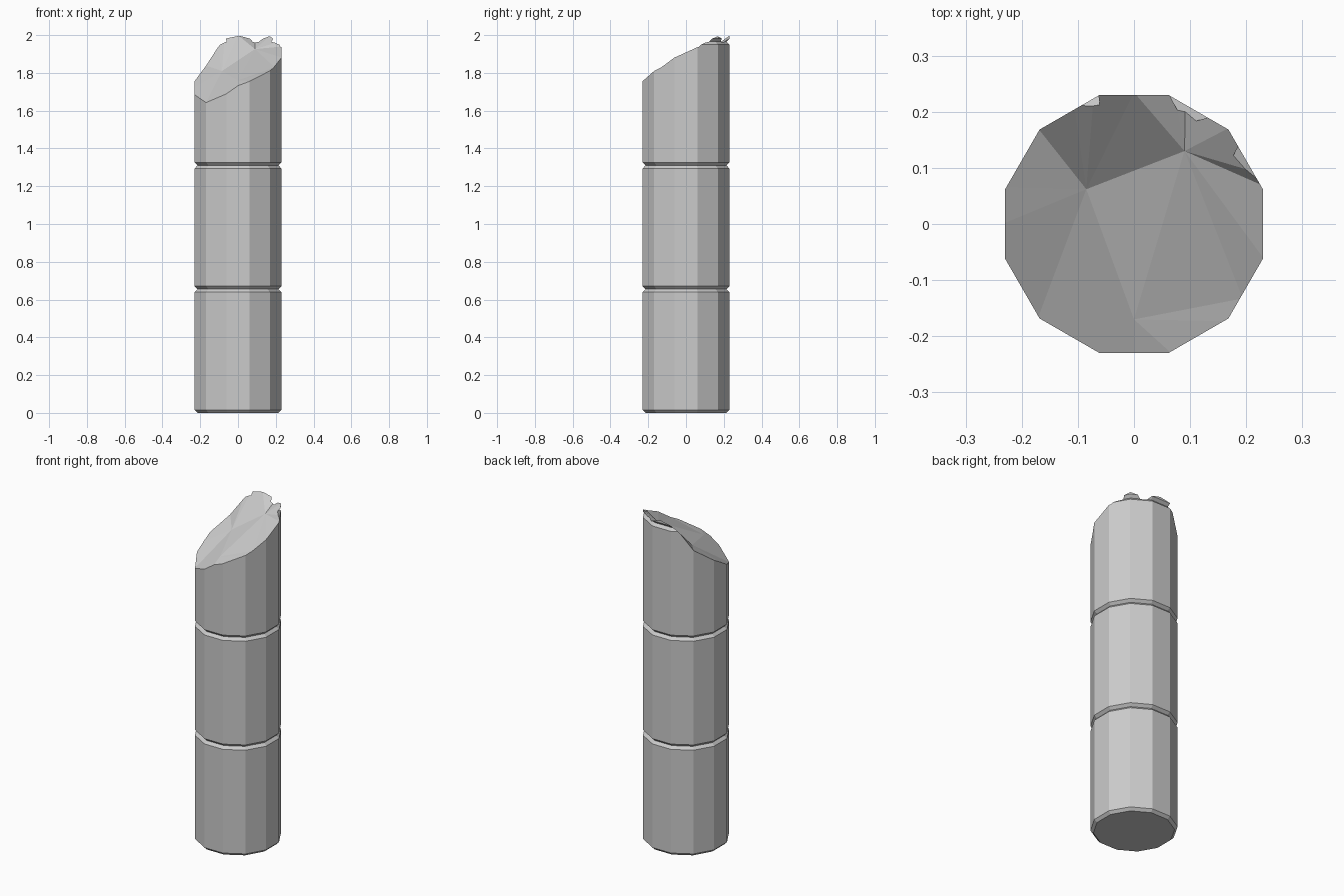
import bpy, bmesh, math
from mathutils import Vector

if "Cube" in bpy.data.objects:
    bpy.data.objects.remove(bpy.data.objects["Cube"])

SIDES, R, DRUM, BEVEL = 12, 0.238, 0.655, 0.016


def make_object(name, bm):
    bmesh.ops.recalc_face_normals(bm, faces=bm.faces)
    mesh = bpy.data.meshes.new(name)
    bm.to_mesh(mesh)
    bm.free()
    obj = bpy.data.objects.new(name, mesh)
    bpy.context.collection.objects.link(obj)
    return obj


# column shaft: stacked drums with chamfered joints
profile = []
for i in range(4):
    z0, z1 = i * DRUM, (i + 1) * DRUM
    if i == 0:
        profile.append((R - BEVEL, 0))
    profile += [(R, z0 + BEVEL), (R, z1 - BEVEL), (R - BEVEL, z1)]

bm = bmesh.new()
rings = []
for r, z in profile:
    angles = [math.radians(15 + 360 / SIDES * k) for k in range(SIDES)]
    rings.append([bm.verts.new((r * math.cos(a), r * math.sin(a), z)) for a in angles])
for lo, hi in zip(rings, rings[1:]):
    for k in range(SIDES):
        n = (k + 1) % SIDES
        bm.faces.new((lo[k], lo[n], hi[n], hi[k]))
bm.faces.new(rings[0])
bm.faces.new(rings[-1])
column = make_object("broken_column", bm)

# fracture: rim points anticlockwise, plus three inner points A, B, C
rim = [(.23, .065, 1.94), (.215, .09, 1.965), (.17, .17, 2.0), (.09, .219, 1.972),
       (.07, .23, 1.982), (0, .23, 2.0), (-.07, .23, 1.985), (-.105, .21, 1.945),
       (-.17, .17, 1.84), (-.23, .065, 1.757), (-.23, 0, 1.72), (-.23, -.065, 1.68),
       (-.17, -.17, 1.637), (-.07, -.23, 1.68), (0, -.23, 1.73), (.07, -.23, 1.757),
       (.17, -.17, 1.81), (.19, -.13, 1.83), (.23, -.065, 1.88)]
inner = {"A": (-.085, .062, 1.81), "B": (.09, .13, 1.926), "C": (0, -.17, 1.76)}
# inner point each stretch of rim fans to: (first rim index, last rim index)
fans = {"B": (-2, 5), "A": (5, 12), "C": (12, 17)}

bm = bmesh.new()
GROW = 1.02
low = [bm.verts.new((x * GROW, y * GROW, z)) for x, y, z in rim]
high = [bm.verts.new((x * GROW, y * GROW, 2.8)) for x, y, z in rim]
mid = {k: bm.verts.new(v) for k, v in inner.items()}
for key, (a, b) in fans.items():
    for i in range(a, b):
        bm.faces.new((mid[key], low[i], low[i + 1]))
bm.faces.new((mid["A"], mid["B"], mid["C"]))
bm.faces.new((mid["A"], mid["B"], low[5]))
bm.faces.new((mid["A"], mid["C"], low[12]))
bm.faces.new((mid["B"], mid["C"], low[17]))
for i in range(len(rim)):
    n = (i + 1) % len(rim)
    bm.faces.new((low[i], low[n], high[n], high[i]))
bm.faces.new(high)
cutter = make_object("fracture_cutter", bm)
cutter.hide_render = True

# break the top off
mod = column.modifiers.new("break", 'BOOLEAN')
mod.operation = 'DIFFERENCE'
mod.solver = 'EXACT'
mod.object = cutter
bpy.context.view_layer.objects.active = column
bpy.ops.object.modifier_apply(modifier=mod.name)
bpy.data.objects.remove(cutter)
